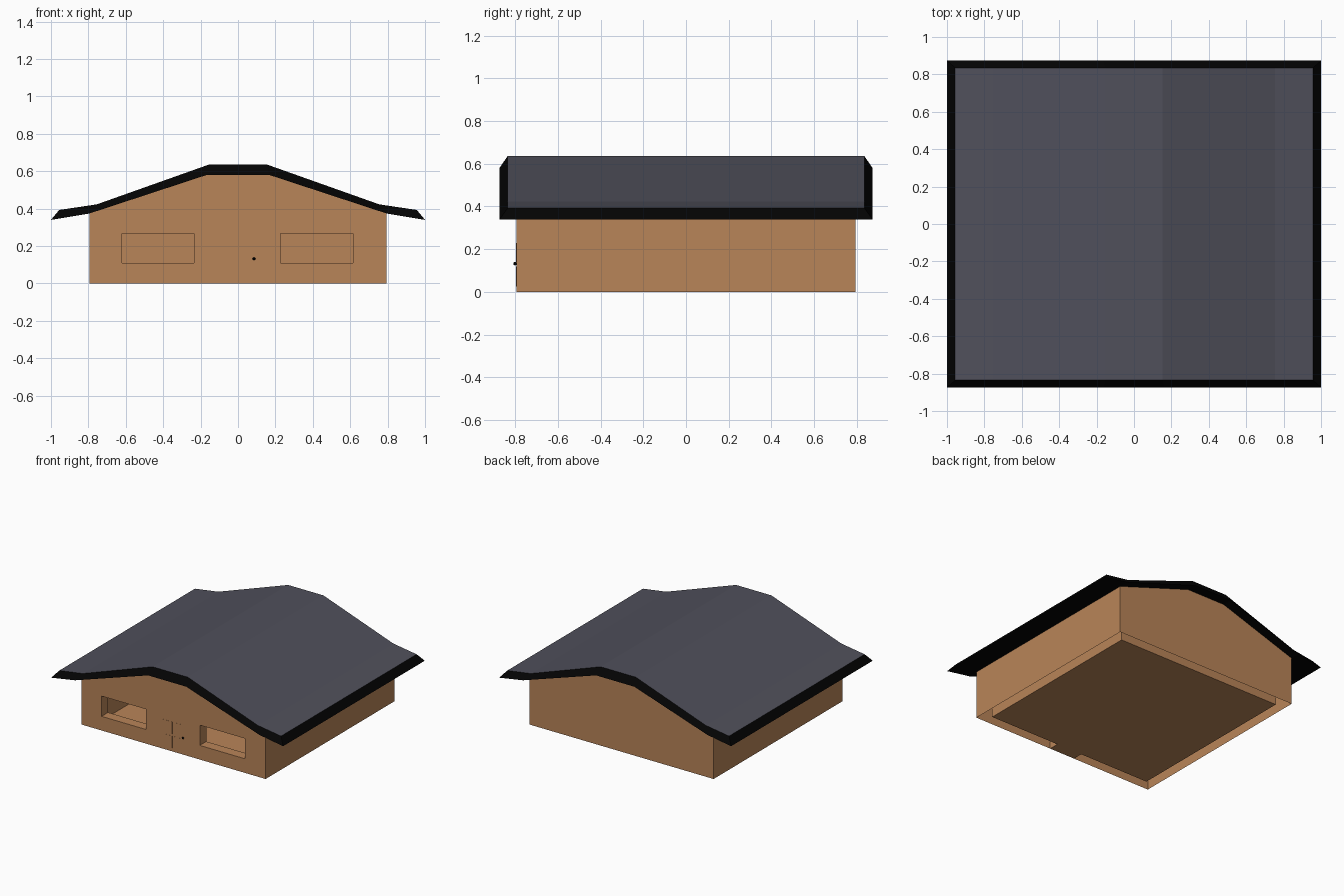
import bpy, bmesh

if "Cube" in bpy.data.objects:
    bpy.data.objects.remove(bpy.data.objects["Cube"])


def material(name, rgb):
    m = bpy.data.materials.new(name)
    m.diffuse_color = (*rgb, 1)
    m.use_nodes = True
    m.node_tree.nodes["Principled BSDF"].inputs["Base Color"].default_value = m.diffuse_color
    return m


WOOD = material("tan_wood", (0.485, 0.232, 0.098))
SLATE = material("slate_grey", (0.08, 0.08, 0.105))
BLACK = material("black_trim", (0.001, 0.001, 0.001))


def finish(name, bm, mats, fix=True):
    if fix:
        bmesh.ops.recalc_face_normals(bm, faces=bm.faces)
    me = bpy.data.meshes.new(name)
    bm.to_mesh(me)
    bm.free()
    for m in mats:
        me.materials.append(m)
    ob = bpy.data.objects.new(name, me)
    bpy.context.collection.objects.link(ob)
    return ob


def box(name, x0, x1, y0, y1, z0, z1, mat=WOOD):
    bm = bmesh.new()
    bmesh.ops.create_cube(bm, size=1)
    for v in bm.verts:
        v.co.x = x1 if v.co.x > 0 else x0
        v.co.y = y1 if v.co.y > 0 else y0
        v.co.z = z1 if v.co.z > 0 else z0
    return finish(name, bm, [mat])


# walls: gabled prism, hollowed out and pierced by openings
W, T = 0.795, 0.08
half = [(W, 0), (W, 0.382), (0.162, 0.588)]
profile = half + [(-x, z) for x, z in reversed(half)]
bm = bmesh.new()
face = bm.faces.new([bm.verts.new((x, -W, z)) for x, z in profile])
ext = bmesh.ops.extrude_face_region(bm, geom=[face])
for v in ext["geom"]:
    if isinstance(v, bmesh.types.BMVert):
        v.co.y = W
walls = finish("walls", bm, [WOOD])

D = 0.11
cutters = [
    box("cut_inside", -W + T, W - T, -W + T, W - T, -0.1, 1),
    box("cut_window_left", -0.62, -0.235, -1, -0.6, 0.11, 0.268),
    box("cut_window_right", 0.227, 0.615, -1, -0.6, 0.11, 0.268),
    box("cut_doorway", -D, D, -1, -0.6, -0.1, 0.25),
]
for c in cutters:
    mod = walls.modifiers.new(c.name, "BOOLEAN")
    mod.operation = "DIFFERENCE"
    mod.solver = "EXACT"
    mod.object = c
dg = bpy.context.evaluated_depsgraph_get()
walls.data = bpy.data.meshes.new_from_object(walls.evaluated_get(dg))
walls.modifiers.clear()
for c in cutters:
    bpy.data.objects.remove(c)

# the wall cavity is open underneath
bm = bmesh.new()
bm.from_mesh(walls.data)
bottom = [f for f in bm.faces if f.normal.z < -0.9 and f.calc_center_median().z < 0.01]
bmesh.ops.delete(bm, geom=bottom, context="FACES")
bm.to_mesh(walls.data)
bm.free()

# floor sheet at ground level
I = W - T
bm = bmesh.new()
bm.faces.new([bm.verts.new((x, y, 0)) for x, y in ((-I, -I), (-I, I), (I, I), (I, -I))])
finish("floor", bm, [WOOD], fix=False)

# door, flush with the wall, with faint panels and a handle
box("door", -D, D, -W, -W + T, 0, 0.25)
for i, x in enumerate((-0.092, 0.01)):
    for j, z in enumerate((0.025, 0.135)):
        box(f"door_panel_{i}{j}", x, x + 0.082, -W - 0.0008, -W + 0.005, z, z + 0.095)
bm = bmesh.new()
bmesh.ops.create_uvsphere(bm, u_segments=8, v_segments=6, radius=0.008)
handle = finish("door_handle", bm, [BLACK])
handle.location = (0.085, -W - 0.006, 0.132)

# roof: top sheet is inset from the wider underside, so the rim slopes outward
top = [(0.956, 0.393), (0.755, 0.423), (0.152, 0.637)]
low = [(1.0, 0.34), (0.795, 0.374), (0.165, 0.581)]
bm = bmesh.new()


def sheet(points, y):
    pts = [(-x, z) for x, z in points] + list(reversed(points))
    return [[bm.verts.new((x, s * y, z)) for x, z in pts] for s in (-1, 1)]


upper, lower = sheet(top, 0.835), sheet(low, 0.873)
for i in range(5):
    bm.faces.new((upper[0][i], upper[0][i + 1], upper[1][i + 1], upper[1][i]))
    under = bm.faces.new((lower[0][i], lower[1][i], lower[1][i + 1], lower[0][i + 1]))
    under.material_index = 1
    for s in (0, 1):
        rim = bm.faces.new((lower[s][i], lower[s][i + 1], upper[s][i + 1], upper[s][i]))
        rim.material_index = 1
for i in (0, 5):
    eave = bm.faces.new((lower[0][i], upper[0][i], upper[1][i], lower[1][i]))
    eave.material_index = 1
finish("roof", bm, [SLATE, BLACK])
